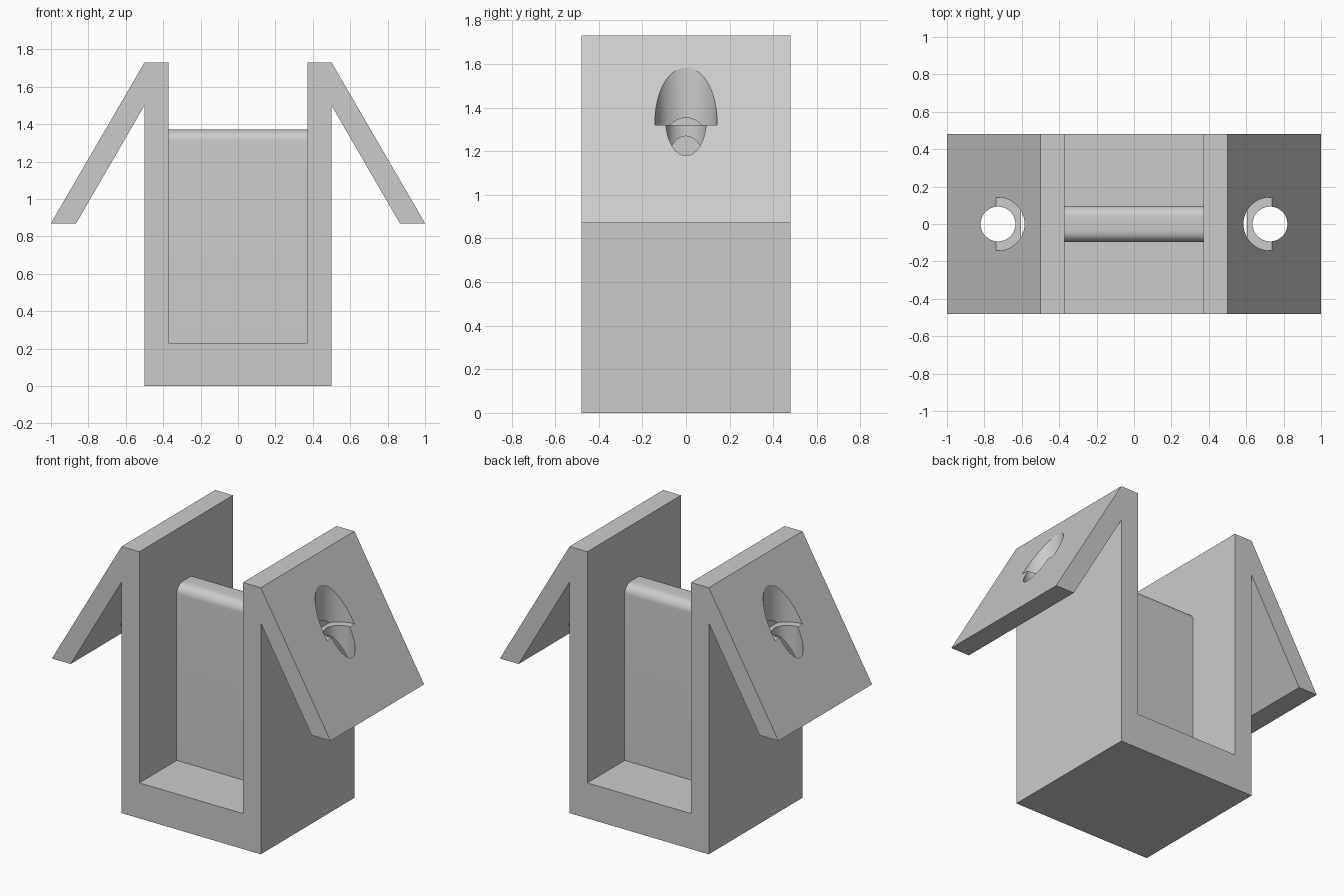
import bpy
import bmesh
from mathutils import Matrix

cube = bpy.data.objects.get("Cube")
if cube:
    bpy.data.objects.remove(cube, do_unlink=True)

HALF_DEPTH = 0.48
WALL_IN, WALL_OUT = 0.372, 0.5
FLOOR, TOP = 0.23, 1.73
HOLE_X = 0.727

grey = bpy.data.materials.new("plain grey")
grey.use_nodes = True
colour = (0.6, 0.6, 0.6, 1)
grey.diffuse_color = colour
grey.node_tree.nodes["Principled BSDF"].inputs["Base Color"].default_value = colour


def add_object(name, bm):
    bmesh.ops.recalc_face_normals(bm, faces=bm.faces)
    mesh = bpy.data.meshes.new(name)
    bm.to_mesh(mesh)
    bm.free()
    mesh.materials.append(grey)
    obj = bpy.data.objects.new(name, mesh)
    bpy.context.collection.objects.link(obj)
    return obj


def activate(obj):
    bpy.ops.object.select_all(action='DESELECT')
    obj.select_set(True)
    bpy.context.view_layer.objects.active = obj


def drill(target, x, radius, low, high):
    bm = bmesh.new()
    bmesh.ops.create_cone(bm, cap_ends=True, segments=64, radius1=radius, radius2=radius,
                          depth=high - low, matrix=Matrix.Translation((x, 0, (low + high) / 2)))
    cutter = add_object("drill_cutter", bm)
    cutter.hide_render = True
    mod = target.modifiers.new("hole", 'BOOLEAN')
    mod.operation = 'DIFFERENCE'
    mod.solver = 'EXACT'
    mod.object = cutter
    activate(target)
    bpy.ops.object.modifier_apply(modifier=mod.name)
    bpy.data.objects.remove(cutter, do_unlink=True)


# U-shaped body with two sloping side flaps, extruded front to back
right_half = [(WALL_IN, FLOOR), (WALL_IN, TOP), (WALL_OUT, TOP), (1, 0.87),
              (0.865, 0.87), (WALL_OUT, 1.5), (WALL_OUT, 0)]
profile = right_half + [(-x, z) for x, z in reversed(right_half)]
bm = bmesh.new()
face = bm.faces.new([bm.verts.new((x, -HALF_DEPTH, z)) for x, z in profile])
swept = bmesh.ops.extrude_face_region(bm, geom=[face])["geom"]
bmesh.ops.translate(bm, vec=(0, 2 * HALF_DEPTH, 0),
                    verts=[v for v in swept if isinstance(v, bmesh.types.BMVert)])
body = add_object("body_with_flaps", bm)

# Vertical screw hole and wider counterbore in each flap
for side in (-1, 1):
    drill(body, side * HOLE_X, 0.142, 1.32, 1.9)
    drill(body, side * HOLE_X, 0.093, 0.9, 1.5)

# Centre divider with rounded upper edges
height = 1.37 - FLOOR
bm = bmesh.new()
bmesh.ops.create_cube(bm, size=1, matrix=Matrix.Translation((0, 0, FLOOR + height / 2))
                      @ Matrix.Diagonal((2 * WALL_IN, 0.194, height, 1)))
ridge = [e for e in bm.edges if all(v.co.z > 1 for v in e.verts)
         and abs(e.verts[0].co.x - e.verts[1].co.x) > 0.1]
bmesh.ops.bevel(bm, geom=ridge, offset=0.06, segments=10, profile=0.5, affect='EDGES')
divider = add_object("centre_divider", bm)

for obj in (body, divider):
    activate(obj)
    bpy.ops.object.shade_smooth_by_angle(angle=0.52)
